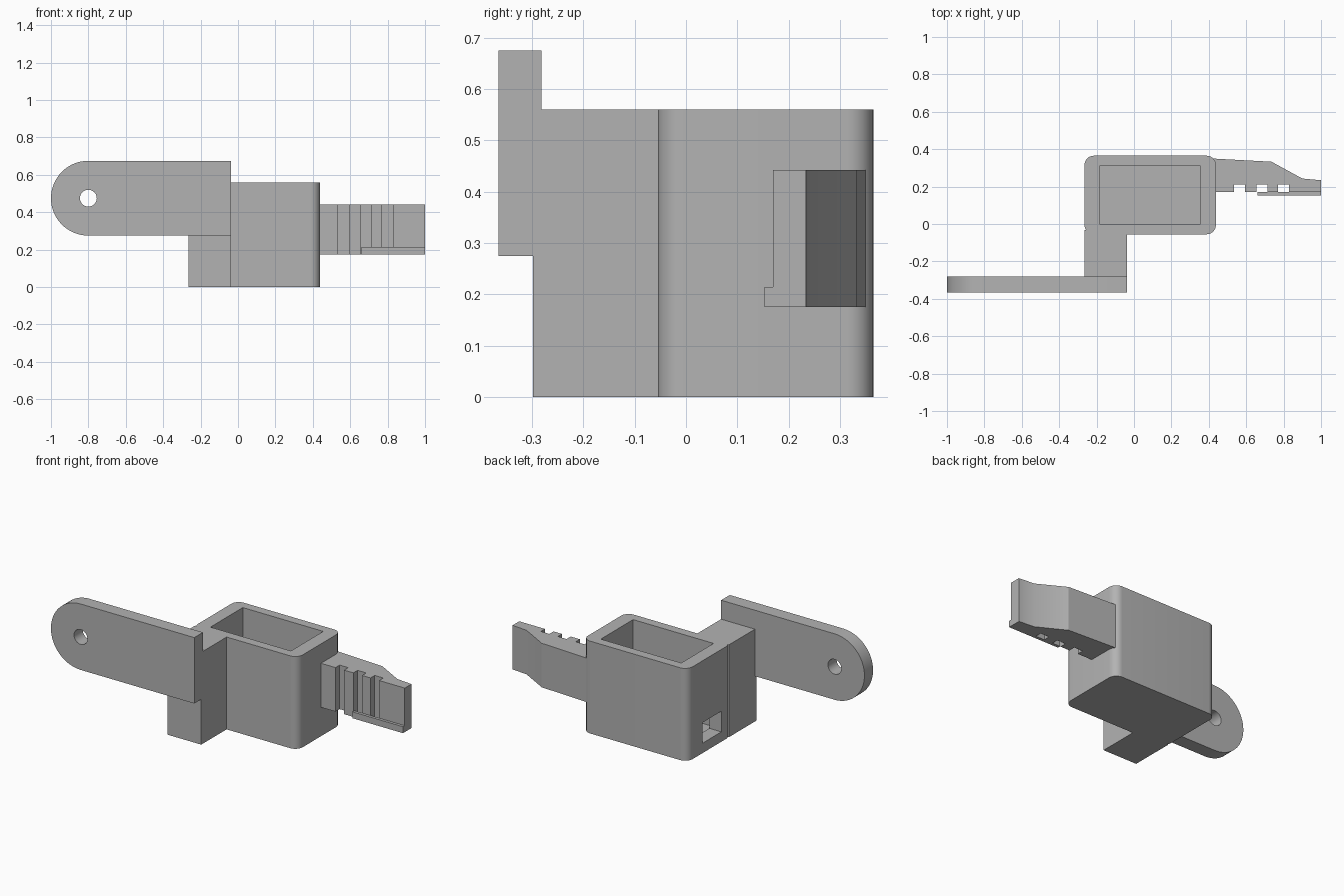
import bpy, bmesh
from math import sin, cos, pi, radians
from mathutils import Matrix, Vector

cube = bpy.data.objects.get("Cube")
if cube:
    bpy.data.objects.remove(cube, do_unlink=True)

GREY = (0.45, 0.45, 0.45, 1)
mat = bpy.data.materials.new("plain grey")
mat.use_nodes = True
mat.diffuse_color = GREY
mat.node_tree.nodes["Principled BSDF"].inputs["Base Color"].default_value = GREY


def prism(name, outline, low, high, axis="Z"):
    """Extrude an outline along z (outline is x, y) or along y (outline is x, z)."""
    bm = bmesh.new()
    place = (lambda a, b, h: (a, b, h)) if axis == "Z" else (lambda a, b, h: (a, h, b))
    face = bm.faces.new([bm.verts.new(place(a, b, low)) for a, b in outline])
    extruded = bmesh.ops.extrude_face_region(bm, geom=[face])["geom"]
    step = Vector(place(0, 0, high - low))
    bmesh.ops.translate(bm, vec=step, verts=[v for v in extruded if isinstance(v, bmesh.types.BMVert)])
    bmesh.ops.recalc_face_normals(bm, faces=bm.faces)
    mesh = bpy.data.meshes.new(name)
    bm.to_mesh(mesh)
    bm.free()
    mesh.materials.append(mat)
    obj = bpy.data.objects.new(name, mesh)
    bpy.context.collection.objects.link(obj)
    return obj


def rect(x0, x1, y0, y1):
    return [(x0, y0), (x1, y0), (x1, y1), (x0, y1)]


def arc(cx, cy, r, start, end, steps):
    angles = [radians(start + (end - start) * i / steps) for i in range(steps + 1)]
    return [(cx + r * cos(a), cy + r * sin(a)) for a in angles]


def rounded_rect(x0, x1, y0, y1, r):
    centres = [(x0 + r, y0 + r), (x1 - r, y0 + r), (x1 - r, y1 - r), (x0 + r, y1 - r)]
    points = []
    for i, (cx, cy) in enumerate(centres):
        points += arc(cx, cy, r, 180 + 90 * i, 270 + 90 * i, 10)
    return points


def combine(target, tool, operation):
    """Apply a boolean and drop the tool."""
    mod = target.modifiers.new(operation.title(), "BOOLEAN")
    mod.operation, mod.object, mod.solver = operation, tool, "EXACT"
    bpy.context.view_layer.objects.active = target
    bpy.ops.object.modifier_apply(modifier=mod.name)
    bpy.data.objects.remove(tool, do_unlink=True)


# Rounded box joined to the square arm at its front
housing = prism("housing", rounded_rect(-0.265, 0.438, -0.055, 0.365, 0.05), 0, 0.56)
combine(housing, prism("arm", rect(-0.265, -0.038, -0.298, -0.033), 0, 0.56), "UNION")

# Open pocket and the small window in its side wall
combine(housing, prism("pocket", rect(-0.185, 0.355, 0, 0.31), 0.055, 0.7), "DIFFERENCE")
combine(housing, prism("window", rect(-0.4, -0.1, 0.04, 0.22), 0.06, 0.185), "DIFFERENCE")

# Mounting plate with a rounded end and a bolt hole
tab = [(-0.038, 0.275), (-0.038, 0.675)] + arc(-0.8, 0.475, 0.2, 90, 270, 32)
plate = prism("mounting_plate", tab, -0.365, -0.282, "Y")
combine(plate, prism("bolt_hole", arc(-0.8, 0.475, 0.045, 0, 348.75, 31), -0.5, -0.1, "Y"), "DIFFERENCE")
combine(housing, plate, "UNION")

# Tapered clip with three grooves along its gripping face
outline = [(0.4, 0.17)]
for x in (0.535, 0.655, 0.77):
    outline += [(x, 0.17), (x, 0.21), (x + 0.058, 0.21), (x + 0.058, 0.17)]
outline += [(1, 0.17), (1, 0.234), (0.9, 0.243), (0.735, 0.333), (0.4, 0.351)]
clip = prism("clip", outline, 0.175, 0.442)

# Thin ledge along the lower edge of the clip
ledge = prism("clip_ledge", rect(0.66, 1, 0.153, 0.171), 0.175, 0.214)

for obj in (housing, clip, ledge):
    bpy.ops.object.select_all(action="DESELECT")
    obj.select_set(True)
    bpy.context.view_layer.objects.active = obj
    bpy.ops.object.shade_smooth_by_angle(angle=radians(25))
